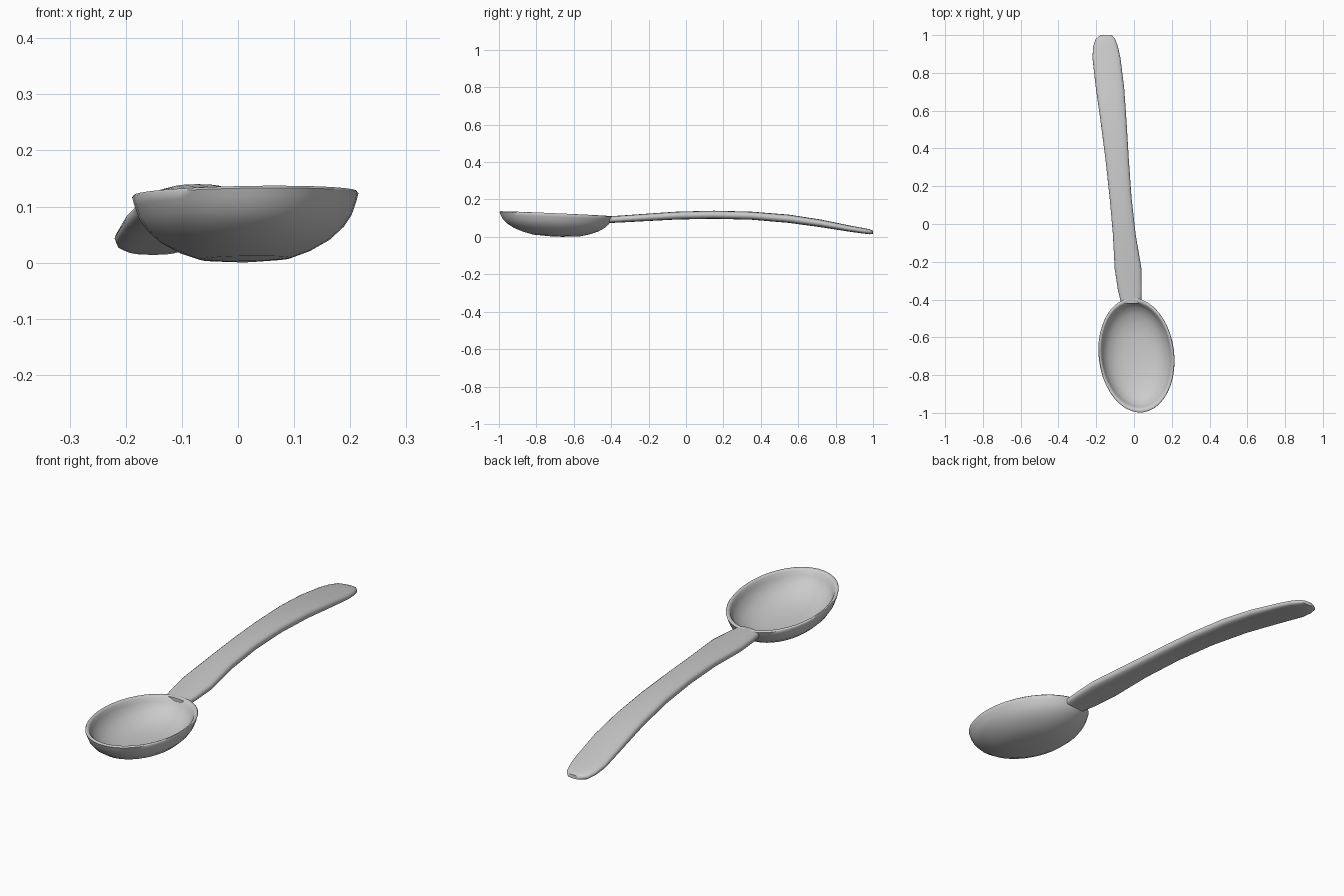
import bpy, bmesh
from math import sin, cos, pi, copysign

if "Cube" in bpy.data.objects:
    bpy.data.objects.remove(bpy.data.objects["Cube"])


def loft(name, rings, angle):
    """Skin a list of closed rings and cap both ends."""
    bm = bmesh.new()
    loops = [[bm.verts.new(p) for p in r] for r in rings]
    for a, b in zip(loops, loops[1:]):
        n = len(a)
        for i in range(n):
            bm.faces.new((a[i], a[(i + 1) % n], b[(i + 1) % n], b[i]))
    bm.faces.new(loops[0])
    bm.faces.new(loops[-1])
    bmesh.ops.recalc_face_normals(bm, faces=bm.faces)
    mesh = bpy.data.meshes.new(name)
    bm.to_mesh(mesh)
    bm.free()
    obj = bpy.data.objects.new(name, mesh)
    bpy.context.collection.objects.link(obj)
    bpy.ops.object.select_all(action='DESELECT')
    obj.select_set(True)
    bpy.context.view_layer.objects.active = obj
    bpy.ops.object.shade_smooth_by_angle(angle=angle)
    return obj


# Bowl: a tilted, slightly turned ellipse, outside surface then inside
CX, CY, RIM_Z = 0.013, -0.695, 0.123
LONG, WIDE, TURN, PITCH = 0.304, 0.200, 0.115, 0.043


def bowl_ring(scale, drop, n=40):
    ring = []
    for i in range(n):
        t = 2 * pi * i / n
        u, v = WIDE * scale * cos(t), LONG * scale * sin(t)
        x = u * cos(TURN) - v * sin(TURN)
        y = u * sin(TURN) + v * cos(TURN)
        ring.append((CX + x, CY + y, RIM_Z + drop - PITCH * y + 0.012 * x))
    return ring


bowl_profile = [
    (0.10, -0.121), (0.40, -0.116), (0.58, -0.103), (0.75, -0.084),
    (0.87, -0.062), (0.94, -0.041), (0.98, -0.018), (1.00, -0.003),
    (0.985, 0.001), (0.95, 0.000), (0.925, -0.006), (0.90, -0.022),
    (0.84, -0.046), (0.72, -0.070), (0.55, -0.088), (0.35, -0.098), (0.10, -0.101)]
loft("bowl", [bowl_ring(s, d) for s, d in bowl_profile], pi / 3)

# Handle: rounded flat section swept along an arched path
# (y, left x, right x, bottom z, top z)
stations = [
    (-0.42, -0.068, 0.038, 0.074, 0.110), (-0.35, -0.085, 0.041, 0.077, 0.114),
    (-0.24, -0.102, 0.040, 0.083, 0.122), (-0.05, -0.112, 0.008, 0.093, 0.135),
    (0.15, -0.130, -0.014, 0.097, 0.140), (0.35, -0.152, -0.028, 0.092, 0.135),
    (0.55, -0.178, -0.040, 0.075, 0.119), (0.72, -0.202, -0.052, 0.052, 0.093),
    (0.88, -0.220, -0.072, 0.027, 0.060), (0.94, -0.216, -0.085, 0.019, 0.049),
    (0.98, -0.203, -0.100, 0.014, 0.041), (1.00, -0.175, -0.118, 0.017, 0.033)]


def handle_ring(y, x0, x1, z0, z1, n=20):
    ring = []
    for i in range(n):
        t = 2 * pi * i / n
        c = copysign(abs(cos(t)) ** 0.8, cos(t))
        s = copysign(abs(sin(t)) ** 0.65, sin(t))
        ring.append(((x0 + x1) / 2 + (x1 - x0) / 2 * c, y,
                     (z0 + z1) / 2 + (z1 - z0) / 2 * s))
    return ring


loft("handle", [handle_ring(*s) for s in stations], pi / 3)
